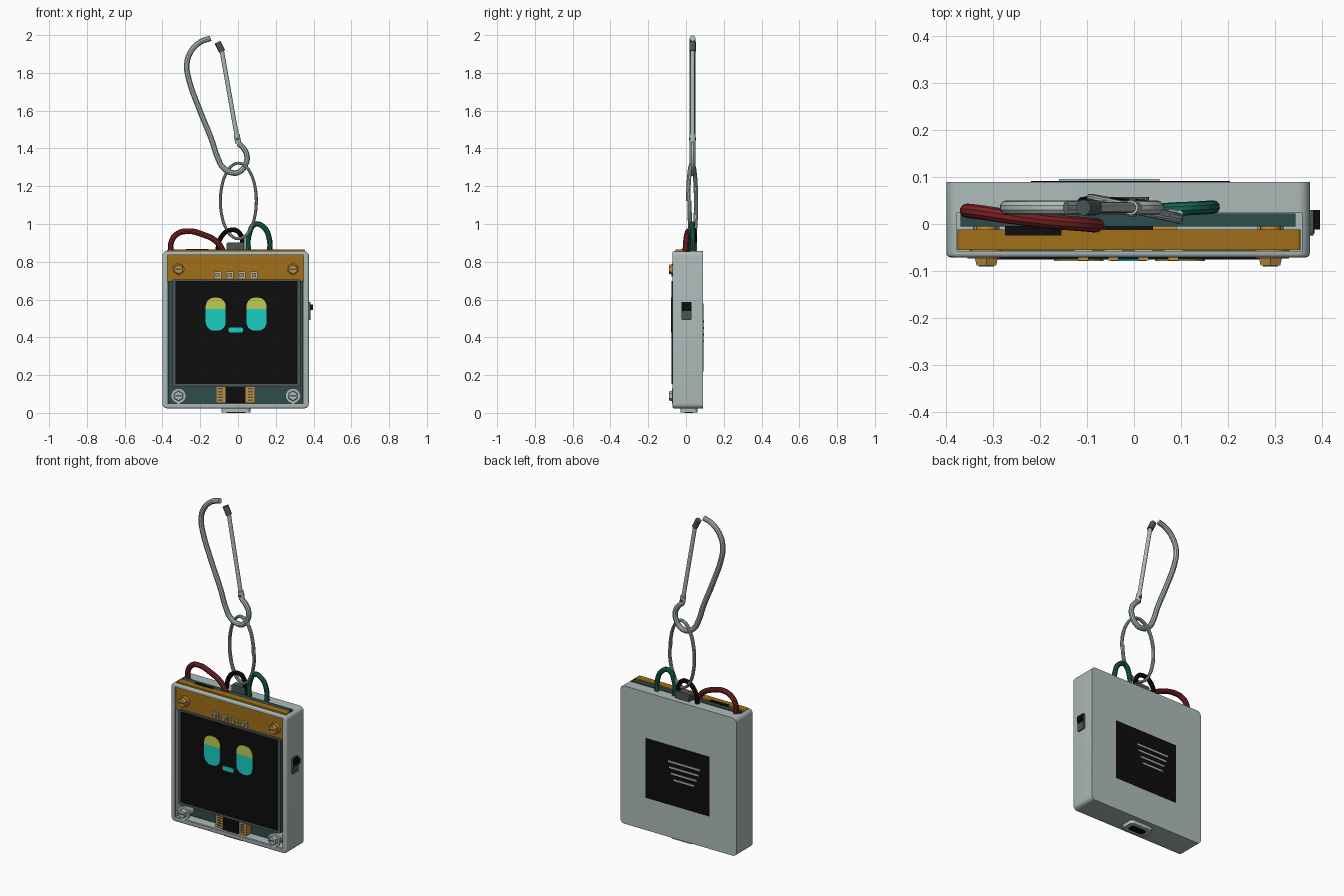
import bpy, bmesh, math
from mathutils import Vector

cube = bpy.data.objects.get("Cube")
if cube:
    bpy.data.objects.remove(cube, do_unlink=True)


def material(name, r, g, b):
    m = bpy.data.materials.new(name)
    m.use_nodes = True
    m.diffuse_color = (r, g, b, 1)
    m.node_tree.nodes["Principled BSDF"].inputs["Base Color"].default_value = (r, g, b, 1)
    return m


GREY = material("pale grey", 0.42, 0.5, 0.49)
GOLD = material("dark gold", 0.36, 0.16, 0.01)
BRASS = material("brass", 0.52, 0.28, 0.05)
TEAL = material("board teal", 0.025, 0.075, 0.07)
RED = material("wire red", 0.2, 0.016, 0.018)
GREEN = material("wire green", 0.01, 0.13, 0.09)
BLACK = material("black", 0.004, 0.004, 0.004)
STEEL = material("dark steel", 0.07, 0.09, 0.09)
YELLOW = material("eye yellow", 0.55, 0.6, 0.08)
CYAN = material("eye cyan", 0.01, 0.62, 0.54)


def finish(name, bm, *mats):
    bmesh.ops.recalc_face_normals(bm, faces=bm.faces)
    mesh = bpy.data.meshes.new(name)
    bm.to_mesh(mesh)
    bm.free()
    ob = bpy.data.objects.new(name, mesh)
    bpy.context.collection.objects.link(ob)
    for m in mats:
        mesh.materials.append(m)
    return ob


def select(ob):
    bpy.ops.object.select_all(action='DESELECT')
    ob.select_set(True)
    bpy.context.view_layer.objects.active = ob


def smooth(ob):
    select(ob)
    bpy.ops.object.shade_smooth_by_angle(angle=math.radians(35))
    return ob


def box_mesh(x, y, z, radius=0, axis=1, front=0):
    """Box from (min, max) pairs; rounds edges along one axis, then the front rim."""
    bm = bmesh.new()
    bmesh.ops.create_cube(bm, size=1)
    for v in bm.verts:
        v.co = [lo + (c + 0.5) * (hi - lo) for c, (lo, hi) in zip(v.co, (x, y, z))]
    if radius:
        edges = [e for e in bm.edges if abs((e.verts[0].co - e.verts[1].co).normalized()[axis]) > 0.9]
        bmesh.ops.bevel(bm, geom=edges, offset=radius, segments=5, profile=0.5, affect='EDGES')
    if front:
        edges = [e for e in bm.edges if all(v.co.y < y[0] + 1e-4 for v in e.verts)]
        bmesh.ops.bevel(bm, geom=edges, offset=front, segments=3, profile=0.5, affect='EDGES')
    return bm


def box(name, x, y, z, mat, radius=0, axis=1, front=0):
    ob = finish(name, box_mesh(x, y, z, radius, axis, front), mat)
    return smooth(ob) if radius or front else ob


def rod(name, a, b, r, mat, sides=16, r2=None):
    a, b = Vector(a), Vector(b)
    bm = bmesh.new()
    bmesh.ops.create_cone(bm, cap_ends=True, segments=sides, radius1=r,
                          radius2=r if r2 is None else r2, depth=(b - a).length)
    bm.transform((b - a).to_track_quat('Z', 'Y').to_matrix().to_4x4())
    bmesh.ops.translate(bm, verts=bm.verts, vec=(a + b) / 2)
    ob = finish(name, bm, mat)
    return smooth(ob) if sides > 8 else ob


def tube(name, points, r, mat):
    curve = bpy.data.curves.new(name, 'CURVE')
    curve.dimensions = '3D'
    curve.bevel_depth = r
    curve.bevel_resolution = 3
    curve.resolution_u = 6
    curve.use_fill_caps = True
    s = curve.splines.new('BEZIER')
    s.bezier_points.add(len(points) - 1)
    for p, co in zip(s.bezier_points, points):
        p.co = co
        p.handle_left_type = p.handle_right_type = 'AUTO'
    ob = bpy.data.objects.new(name, curve)
    bpy.context.collection.objects.link(ob)
    curve.materials.append(mat)
    select(ob)
    bpy.ops.object.convert(target='MESH')
    return smooth(bpy.context.view_layer.objects.active)


def cut(ob, x, y, z):
    cutter = finish("cutter", box_mesh(x, y, z), GREY)
    mod = ob.modifiers.new("cut", 'BOOLEAN')
    mod.operation, mod.solver, mod.object = 'DIFFERENCE', 'EXACT', cutter
    select(ob)
    bpy.ops.object.modifier_apply(modifier=mod.name)
    bpy.data.objects.remove(cutter, do_unlink=True)


# Case: shell with a pocket open at the top and a front window
case = finish("case", box_mesh((-0.4, 0.375), (-0.071, 0.09), (0.024, 0.857), 0.025, 1, 0.008), GREY)
cut(case, (-0.378, 0.358), (-0.058, 0.023), (0.046, 0.95))
cut(case, (-0.373, 0.348), (-0.1, -0.04), (0.05, 0.837))
smooth(case)

# Boards inside the case
box("main_board", (-0.37, 0.345), (-0.005, 0.022), (0.05, 0.861), TEAL)
box("display_board", (-0.376, 0.355), (-0.055, -0.012), (0.695, 0.865), GOLD, 0.008)
box("board_connector", (-0.275, -0.155), (-0.024, -0.004), (0.78, 0.867), BLACK)

# Screen and its face
box("screen_frame", (-0.35, 0.332), (-0.07, -0.03), (0.136, 0.705), STEEL, 0.008)
box("screen", (-0.33, 0.314), (-0.076, -0.06), (0.153, 0.697), BLACK)
for side, cx in (("right", -0.118), ("left", 0.098)):
    bm = box_mesh((cx - 0.053, cx + 0.053), (-0.079, -0.075), (0.435, 0.61), 0.045)
    bmesh.ops.bisect_plane(bm, geom=bm.verts[:] + bm.edges[:] + bm.faces[:],
                           plane_co=(0, 0, 0.55), plane_no=(0, 0, 1))
    eye = finish(side + "_eye", bm, CYAN, YELLOW)
    for f in eye.data.polygons:
        f.material_index = int(f.center.z > 0.55)
box("mouth", (-0.05, 0.026), (-0.079, -0.075), (0.425, 0.452), CYAN, 0.01)

# Header pins
for i in range(4):
    x = -0.108 + i * 0.064
    box("pin_pad", (x - 0.02, x + 0.02), (-0.064, -0.05), (0.71, 0.748), GREY)
    box("pin", (x - 0.011, x + 0.011), (-0.078, -0.06), (0.72, 0.74), BRASS)

# Screws: brass above, pale posts below
for x in (-0.315, 0.291):
    for z, r, back, mat in ((0.76, 0.032, -0.05, BRASS), (0.09, 0.04, -0.06, GREY)):
        rod("screw_post", (x, 0, z), (x, back, z), r * 0.7, mat)
        rod("screw_washer", (x, back, z), (x, -0.074, z), r, mat, 24)
        rod("screw_head", (x, -0.074, z), (x, -0.089, z), 0.028, mat, 6, 0.024)
        box("screw_slot", (x - 0.016, x + 0.016), (-0.0905, -0.088), (z - 0.004, z + 0.004), STEEL)

# Ribbon connector under the screen
box("ribbon", (-0.066, 0.04), (-0.055, -0.004), (0.052, 0.14), BLACK)
for x in (-0.092, 0.066):
    box("contact_block", (x - 0.025, x + 0.025), (-0.05, -0.004), (0.052, 0.136), BRASS)
    for i in range(5):
        z = 0.064 + i * 0.015
        box("contact", (x - 0.013, x + 0.013), (-0.053, -0.049), (z, z + 0.007), STEEL)

# Charging port underneath
box("port_shell", (-0.087, 0.065), (-0.03, 0.06), (0.002, 0.04), GREY, 0.02, 2)
box("port_opening", (-0.062, 0.04), (-0.008, 0.038), (0, 0.006), BLACK, 0.015, 2)

# Side switch
box("switch_plate", (0.37, 0.383), (-0.024, 0.03), (0.492, 0.588), STEEL, 0.006, 0)
box("switch_slot", (0.37, 0.385), (-0.02, 0.026), (0.54, 0.584), BLACK)
box("switch_knob", (0.38, 0.397), (-0.012, 0.03), (0.545, 0.575), BLACK)

# Back panel with its vent bars
box("back_panel", (-0.22, 0.205), (0.085, 0.092), (0.22, 0.58), BLACK)
for i, inset in enumerate((0, 0.008, 0.022, 0.038)):
    z = 0.484 - i * 0.035
    box("vent_bar", (-0.16 + inset, 0.054 - inset), (0.09, 0.096), (z - 0.005, z + 0.005), GREY)

# Wires looping out of the top
tube("red_wire", [(-0.352, 0.028, 0.84), (-0.354, 0.028, 0.9), (-0.327, 0.025, 0.944), (-0.267, 0.016, 0.962),
                  (-0.188, 0.006, 0.945), (-0.114, 0, 0.907), (-0.068, -0.004, 0.84)], 0.0155, RED)
tube("black_wire", [(-0.112, 0.045, 0.84), (-0.087, 0.045, 0.934), (-0.04, 0.043, 0.968),
                    (0.006, 0.04, 0.955), (0.022, 0.038, 0.84)], 0.013, BLACK)
tube("green_wire", [(0.055, 0.03, 0.84), (0.059, 0.03, 0.945), (0.092, 0.032, 0.999), (0.137, 0.034, 0.982),
                    (0.165, 0.036, 0.925), (0.168, 0.036, 0.84)], 0.0145, GREEN)

# Key ring: two turns of wire through a lug
box("ring_lug", (-0.06, 0.032), (0.022, 0.058), (0.84, 0.902), STEEL, 0.008)
ring = []
for i in range(33):
    a = math.tau * i / 16
    x = 0.095 * math.cos(a)
    ring.append((x + 0.002, 0.034 - 0.2 * x + 0.014 * (i / 32 - 0.5), 1.122 + 0.2 * math.sin(a)))
tube("key_ring", ring, 0.008, GREY)

# Spring clip
hook = [(-0.145, 1.983), (-0.2, 1.963), (-0.253, 1.907), (-0.271, 1.84), (-0.26, 1.765), (-0.204, 1.606),
        (-0.14, 1.447), (-0.108, 1.352), (-0.077, 1.297), (-0.024, 1.27), (0.013, 1.28), (0.042, 1.32),
        (0.047, 1.362), (0.03, 1.4), (0.002, 1.428)]
tube("clip_hook", [(x, 0.035, z) for x, z in hook], 0.0155, GREY)
rod("clip_gate", (0, 0.035, 1.43), (-0.088, 0.035, 1.93), 0.0115, GREY)
rod("clip_hinge", (0.001, 0.035, 1.428), (-0.007, 0.035, 1.475), 0.016, GREY)
rod("clip_pin", (-0.003, 0.016, 1.45), (-0.003, 0.054, 1.45), 0.008, STEEL, 12)
rod("clip_tip", (-0.084, 0.035, 1.913), (-0.108, 0.035, 1.962), 0.017, STEEL)
